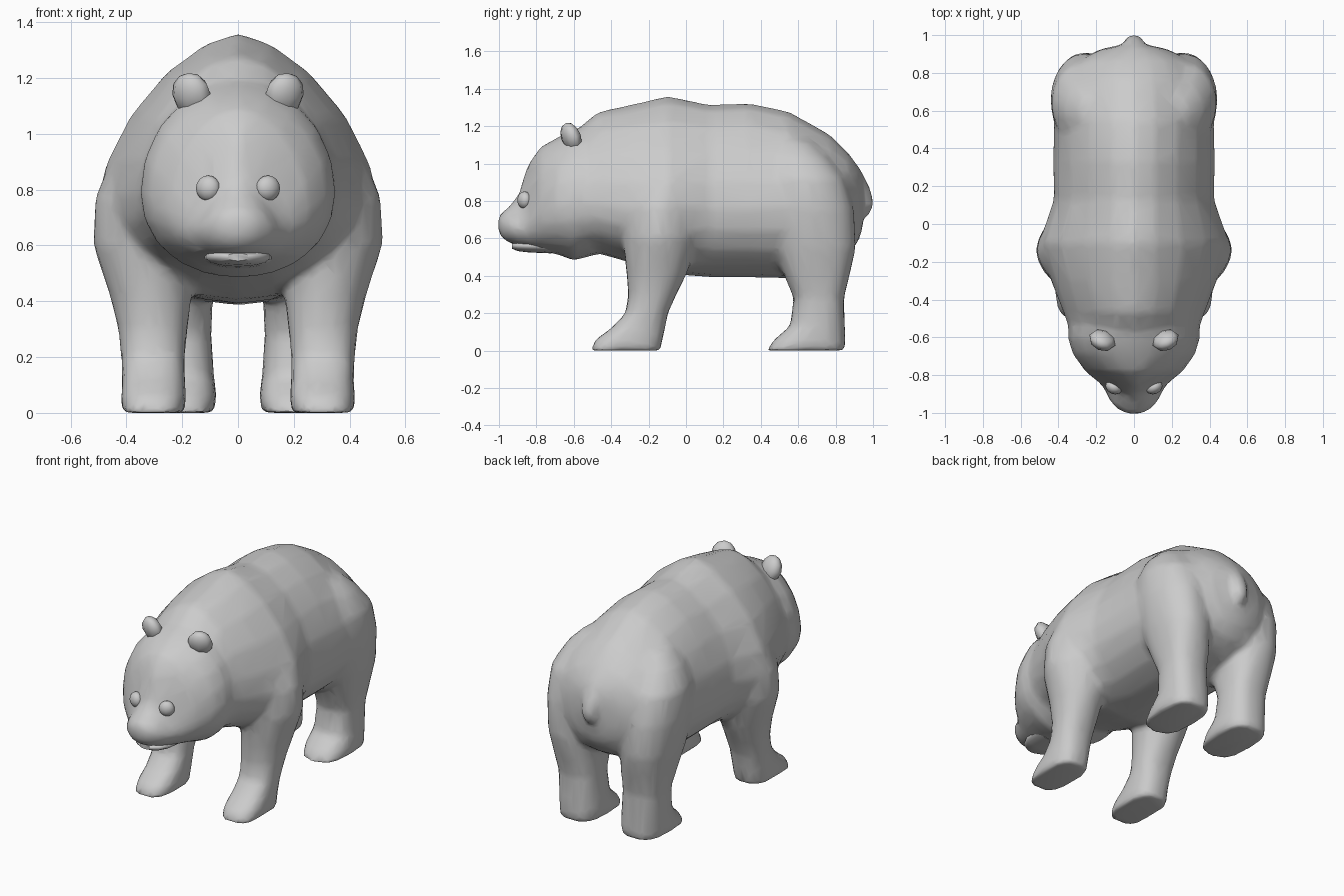
import bpy, bmesh
from math import cos, sin, pi, copysign, radians

if "Cube" in bpy.data.objects:
    bpy.data.objects.remove(bpy.data.objects["Cube"])

SIDES = 20


def power(v, e):
    return copysign(abs(v) ** e, v)


def loft(name, rings):
    """Skin a list of equal rings and cap both ends."""
    bm = bmesh.new()
    loops = [[bm.verts.new(p) for p in ring] for ring in rings]
    for a, b in zip(loops, loops[1:]):
        for i in range(SIDES):
            j = (i + 1) % SIDES
            bm.faces.new((a[i], a[j], b[j], b[i]))
    bm.faces.new(loops[0])
    bm.faces.new(loops[-1])
    bmesh.ops.recalc_face_normals(bm, faces=bm.faces)
    me = bpy.data.meshes.new(name)
    bm.to_mesh(me)
    bm.free()
    ob = bpy.data.objects.new(name, me)
    bpy.context.collection.objects.link(ob)
    return ob


def upright_ring(y, w, bot, mid, top, e=1.15):
    pts = []
    for i in range(SIDES):
        a = 2 * pi * i / SIDES
        c, s = cos(a), sin(a)
        k = e if s > 0 else 0.95
        h = top - mid if s > 0 else mid - bot
        pts.append((w * power(c, k), y, mid + h * power(s, k)))
    return pts


def flat_ring(side, z, x0, x1, y0, y1, e=0.8):
    pts = []
    for i in range(SIDES):
        a = 2 * pi * i / SIDES
        pts.append((side * ((x0 + x1) / 2 + (x1 - x0) / 2 * power(cos(a), e)),
                    (y0 + y1) / 2 + (y1 - y0) / 2 * power(sin(a), e), z))
    return pts


def ball(name, loc, scale, rot=(0, 0, 0), seg=12, rings=8):
    bpy.ops.mesh.primitive_uv_sphere_add(segments=seg, ring_count=rings,
                                         radius=1, location=loc, rotation=rot)
    ob = bpy.context.object
    ob.name = name
    ob.scale = scale
    return ob


def smooth(ob, angle=50):
    bpy.ops.object.select_all(action='DESELECT')
    ob.select_set(True)
    bpy.context.view_layer.objects.active = ob
    bpy.ops.object.shade_smooth_by_angle(angle=radians(angle))


# Torso: y, half width, bottom, middle, top, upper roundness
TORSO = [(-.60, .33, .52, .80, 1.17), (-.47, .375, .52, .78, 1.278),
         (-.30, .44, .47, .76, 1.315), (-.10, .505, .41, .76, 1.362, 1.27),
         (.13, .425, .392, .76, 1.315), (.33, .43, .392, .76, 1.325),
         (.55, .425, .385, .77, 1.28), (.77, .39, .45, .78, 1.155),
         (.87, .29, .51, .78, 1.055, 1), (.925, .18, .59, .78, .98, 1),
         (.945, .09, .66, .79, .93, 1)]
# Head and muzzle
HEAD = [(-.38, .33, .54, .80, 1.18, 1), (-.60, .352, .48, .79, 1.185, 1),
        (-.69, .325, .515, .77, 1.14, 1), (-.78, .26, .53, .73, 1.09, 1.1),
        (-.85, .175, .545, .67, .99, 1.6), (-.895, .15, .56, .65, .84, 1.6),
        (-.945, .125, .575, .67, .77, 1.1), (-.985, .08, .60, .675, .74, 1),
        (-1.005, .045, .64, .68, .715, 1)]
# Legs: z, inner x, outer x, front y, back y, squareness
FRONT = [(0, .19, .42, -.515, -.135, .7), (.06, .185, .42, -.485, -.125, .75),
         (.12, .19, .415, -.40, -.11, .8), (.20, .19, .42, -.325, -.095, .85),
         (.30, .18, .43, -.31, -.05, .9), (.42, .165, .46, -.32, .01, 1),
         (.60, .17, .52, -.34, .06, 1.15), (.77, .17, .515, -.34, .07, 1.25),
         (.92, .15, .45, -.31, .06, 1.2), (1.1, .10, .30, -.25, .03, 1)]
HIND = [(0, .085, .35, .43, .85, .7), (.06, .075, .355, .47, .855),
        (.13, .085, .35, .555, .85), (.28, .095, .355, .575, .845),
        (.40, .09, .378, .525, .875), (.55, .09, .415, .465, .91, .9),
        (.75, .10, .443, .42, .90, 1), (.92, .12, .436, .42, .85, 1),
        (1.04, .12, .37, .44, .76, 1), (1.12, .12, .29, .48, .68, 1)]
TAIL = [(.715, -.025, .025, .92, .975), (.78, -.05, .05, .90, 1.008),
        (.87, -.06, .06, .86, .985), (.98, -.04, .04, .82, .93)]

parts = [loft("torso", [upright_ring(*r) for r in TORSO]),
         loft("head", [upright_ring(*r) for r in HEAD]),
         loft("tail", [flat_ring(1, *r) for r in TAIL])]
for s in (-1, 1):
    parts.append(loft("front_leg", [flat_ring(s, *r) for r in FRONT]))
    parts.append(loft("hind_leg", [flat_ring(s, *r) for r in HIND]))

# Fuse the lofts into one soft skin, then thin it to a light mesh
bpy.ops.object.select_all(action='DESELECT')
for p in parts:
    p.select_set(True)
bpy.context.view_layer.objects.active = parts[0]
bpy.ops.object.join()
body = parts[0]
body.name = "body"
rm = body.modifiers.new("fuse", 'REMESH')
rm.mode = 'VOXEL'
rm.voxel_size = 0.014
sm = body.modifiers.new("soften", 'SMOOTH')
sm.factor = 0.5
sm.iterations = 22
dc = body.modifiers.new("thin", 'DECIMATE')
dc.ratio = 0.06
for m in ("fuse", "soften", "thin"):
    bpy.ops.object.modifier_apply(modifier=m)
# Rest the soles on the ground
low = min(v.co.z for v in body.data.vertices)
for v in body.data.vertices:
    if v.co.z < 0.03:
        v.co.z = max(0, (v.co.z - low) * 0.9)
smooth(body, 60)

# Lower jaw
JAW = [(-.72, .13, .52, .56, .60, 1), (-.84, .115, .525, .56, .60, 1),
       (-.90, .085, .532, .56, .585, 1), (-.93, .04, .545, .56, .572, 1)]
smooth(loft("lower_jaw", [upright_ring(*r) for r in JAW]))

# Ears and eyes
for s in (-1, 1):
    smooth(ball("ear", (s * .167, -.615, 1.142), (.074, .052, .08),
                (radians(20), 0, radians(s * 22)), 8, 6))
    smooth(ball("eye", (s * .107, -.864, .805), (.046, .036, .046),
                (0, 0, radians(s * 25))))
